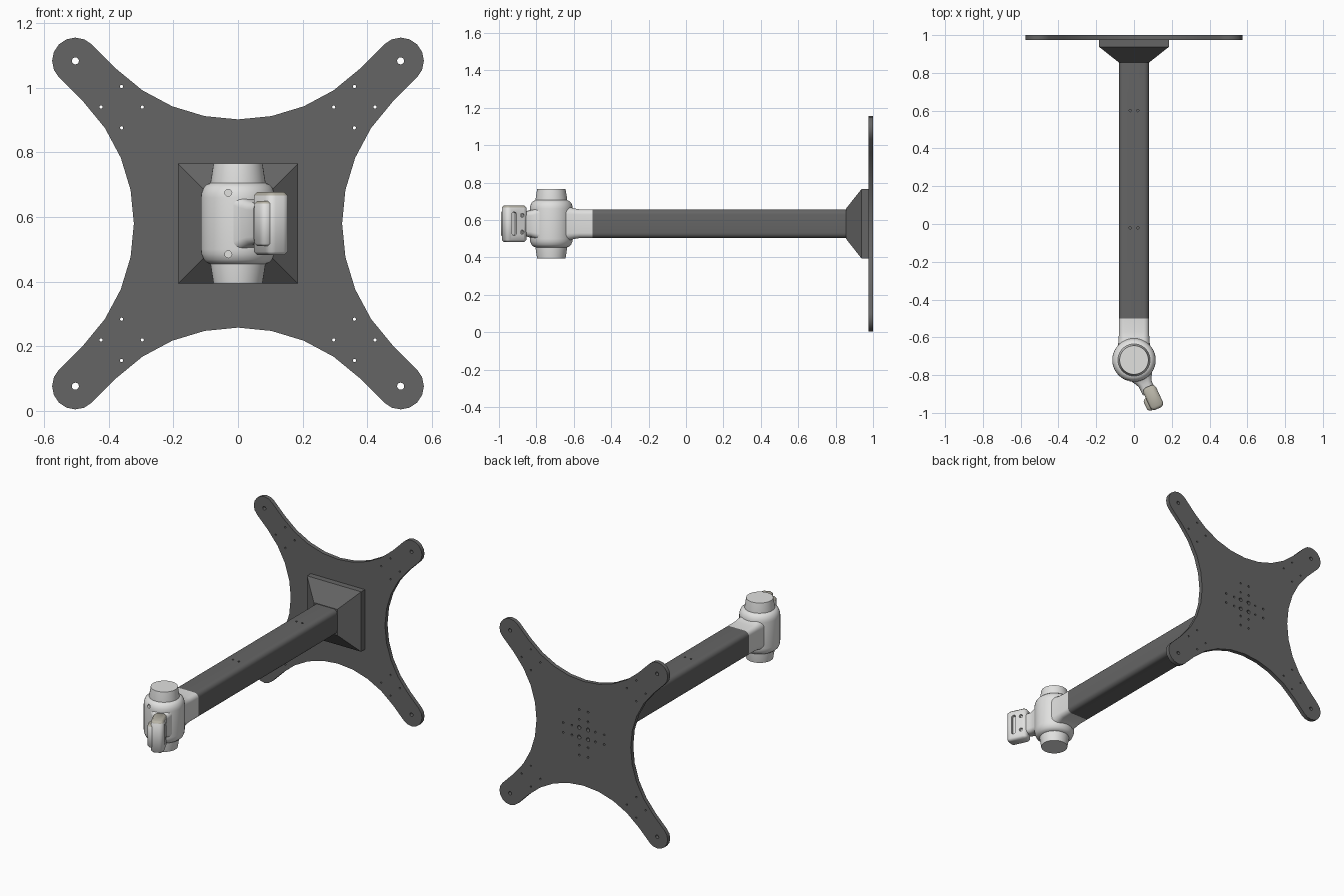
import bpy, bmesh, math
from mathutils import Matrix, Vector

if "Cube" in bpy.data.objects:
    bpy.data.objects.remove(bpy.data.objects["Cube"])

ZC = 0.58                       # height of the arm axis
JOINT = Vector((0, -0.72, ZC))  # swivel joint centre


def material(name, rgb):
    m = bpy.data.materials.new(name)
    m.use_nodes = True
    m.diffuse_color = (*rgb, 1)
    m.node_tree.nodes["Principled BSDF"].inputs["Base Color"].default_value = (*rgb, 1)
    return m


DARK = material("dark grey", (0.13, 0.13, 0.13))
LIGHT = material("light grey", (0.75, 0.75, 0.74))
WARM = material("warm grey", (0.47, 0.45, 0.38))


def activate(obj):
    bpy.ops.object.select_all(action='DESELECT')
    obj.select_set(True)
    bpy.context.view_layer.objects.active = obj


def finish(bm, name, mat, smooth=None):
    bmesh.ops.recalc_face_normals(bm, faces=bm.faces)
    me = bpy.data.meshes.new(name)
    bm.to_mesh(me)
    bm.free()
    obj = bpy.data.objects.new(name, me)
    bpy.context.collection.objects.link(obj)
    me.materials.append(mat)
    if smooth:
        activate(obj)
        bpy.ops.object.shade_smooth_by_angle(angle=math.radians(smooth))
    return obj


def rounded_rect(w, h, r, n=5):
    """Outline of a rounded rectangle with half sizes w and h."""
    pts = []
    for k, (sx, sy) in enumerate([(1, 1), (-1, 1), (-1, -1), (1, -1)]):
        for i in range(n + 1):
            a = math.pi / 2 * (k + i / n)
            pts.append((sx * (w - r) + r * math.cos(a), sy * (h - r) + r * math.sin(a)))
    return pts


def loft(rings):
    """Skin a stack of equal-length point rings and cap both ends."""
    bm = bmesh.new()
    loops = [[bm.verts.new(p) for p in ring] for ring in rings]
    for a, b in zip(loops, loops[1:]):
        for i in range(len(a)):
            j = (i + 1) % len(a)
            bm.faces.new((a[i], a[j], b[j], b[i]))
    bm.faces.new(loops[0])
    bm.faces.new(loops[-1])
    return bm


def along_y(sections):
    return loft([[(u, y, ZC + v) for u, v in rounded_rect(w, h, r)] for y, w, h, r in sections])


def lathe(profile, n=40):
    return loft([[(JOINT.x + r * math.cos(2 * math.pi * i / n),
                   JOINT.y + r * math.sin(2 * math.pi * i / n), ZC + z)
                  for i in range(n)] for r, z in profile])


def cut(obj, bm):
    """Subtract a solid and throw the cutter away."""
    tool = finish(bm, "cutter", obj.data.materials[0])
    tool.hide_render = True
    mod = obj.modifiers.new("cut", 'BOOLEAN')
    mod.operation = 'DIFFERENCE'
    mod.solver = 'EXACT'
    mod.object = tool
    activate(obj)
    bpy.ops.object.modifier_apply(modifier=mod.name)
    bpy.data.objects.remove(tool)


def pegs(places, r, depth, axis):
    """Short cylinders used as drill bits."""
    bm = bmesh.new()
    turn = Vector((0, 0, 1)).rotation_difference(Vector(axis)).to_matrix().to_4x4()
    for p in places:
        bmesh.ops.create_cone(bm, cap_ends=True, segments=12, radius1=r, radius2=r,
                              depth=depth, matrix=Matrix.Translation(p) @ turn)
    return bm


# Mounting plate: four-armed outline with concave edges and drilled holes
TIP, TIP_R, WAIST = 0.503, 0.072, 0.322
R = (TIP_R * math.sqrt(2) - WAIST) / (1 - math.sqrt(2))
quarter = []
for i in range(-4, 5):
    a = math.pi / 16 * i
    quarter.append((-R * math.sin(a), WAIST + R * (1 - math.cos(a))))
for i in range(9):
    a = math.pi / 4 - math.pi / 2 - math.pi * i / 8 - math.pi / 2 + math.pi / 2
    a = math.radians(45) - math.pi * i / 8
    quarter.append((-TIP + TIP_R * math.cos(a + math.pi), TIP + TIP_R * math.sin(a + math.pi)))
quarter = quarter[:9] + [(-TIP + TIP_R * math.cos(math.radians(45 + 22.5 * i)),
                          TIP + TIP_R * math.sin(math.radians(45 + 22.5 * i))) for i in range(9)]
outline = []
for k in range(4):
    c, s = math.cos(k * math.pi / 2), math.sin(k * math.pi / 2)
    outline += [(c * x - s * y, s * x + c * y) for x, y in quarter]

holes = []
for sx in (1, -1):
    for sz in (1, -1):
        holes.append((sx * TIP, sz * TIP, 0.011))
        holes.append((sx * 0.03, sz * 0.03, 0.012))
        for dx, dz in ((1, 0), (-1, 0), (0, 1), (0, -1)):
            holes.append((sx * 0.36 + dx * 0.064, sz * 0.36 + dz * 0.064, 0.005))
        for d in (0.08, 0.14):
            holes.append((sx * 0.03, sz * d, 0.006))
            holes.append((sx * d, sz * 0.03, 0.006))

curve = bpy.data.curves.new("mounting_plate", 'CURVE')
curve.dimensions = '2D'
curve.fill_mode = 'BOTH'
curve.extrude = 0.0125
rims = [[(x + r * math.cos(i * math.pi / 6), z + r * math.sin(i * math.pi / 6))
         for i in range(12)] for x, z, r in holes]
for pts in [outline] + rims:
    sp = curve.splines.new('POLY')
    sp.points.add(len(pts) - 1)
    for p, (x, z) in zip(sp.points, pts):
        p.co = (x, z, 0, 1)
    sp.use_cyclic_u = True
curve.materials.append(DARK)
plate = bpy.data.objects.new("mounting_plate", curve)
bpy.context.collection.objects.link(plate)
plate.location = (0, 0.9875, ZC)
plate.rotation_euler = (math.pi / 2, 0, 0)
activate(plate)
bpy.ops.object.convert(target='MESH')

# Square base that tapers into the arm
base = loft([[(sx * w, y, ZC + sz * w) for sx, sz in ((1, 1), (-1, 1), (-1, -1), (1, -1))]
             for y, w in ((0.976, 0.185), (0.938, 0.185), (0.855, 0.08))])
finish(base, "tapered_base", DARK)

# Square tube with rounded corners and small screw holes
arm = finish(along_y([(-0.5, 0.08, 0.077, 0.028), (0.87, 0.08, 0.077, 0.028)]),
             "arm_tube", DARK, 30)
cut(arm, pegs([(x, y, ZC + 0.077) for y in (0.6, -0.02) for x in (-0.02, 0.02)],
              0.006, 0.03, (0, 0, 1)))

# Swivel joint: collar, rounded barrel and two tapered caps
finish(along_y([(-0.72, 0.09, 0.1, 0.05), (-0.66, 0.086, 0.098, 0.045),
                (-0.625, 0.083, 0.09, 0.04), (-0.6, 0.081, 0.082, 0.032),
                (-0.57, 0.08, 0.077, 0.028), (-0.5, 0.08, 0.077, 0.028)]),
       "joint_collar", LIGHT, 40)
half = [(0.115, 0.08), (0.113, 0.095), (0.106, 0.112), (0.095, 0.122), (0.082, 0.127)]
barrel = finish(lathe([(r, -z) for r, z in reversed(half)] + half), "joint_barrel", LIGHT, 40)
cut(barrel, pegs([(-0.03, -0.835, ZC + z) for z in (0.095, -0.095)], 0.011, 0.05, (0, 1, 0)))
for side, s in (("upper", 1), ("lower", -1)):
    finish(lathe([(0.085, s * 0.11), (0.085, s * 0.128), (0.076, s * 0.185)]),
           side + "_joint_cap", LIGHT, 30)

# Clamp head, turned sideways: built along its own axis, then rotated about the joint
turn = Matrix.Translation(JOINT) @ Matrix.Rotation(math.radians(25), 4, 'Z')


def clamp_block(name, x, y, w, d, r, h, bevel):
    layers = [(-h, bevel), (-h + bevel, 0), (h - bevel, 0), (h, bevel)]
    bm = loft([[(x + u, y + v, z) for u, v in rounded_rect(w - k, d - k, r - k)]
               for z, k in layers])
    bm.transform(turn)
    obj = finish(bm, name, LIGHT, 50)
    obj.data.materials.append(WARM)
    for f in obj.data.polygons:
        f.material_index = int(f.normal.z > 0.6)
    return obj


neck = loft([[(u, y, v) for u, v in rounded_rect(w, h, 0.025)]
             for y, w, h in ((-0.09, 0.065, 0.085), (-0.115, 0.05, 0.074),
                             (-0.14, 0.038, 0.068), (-0.19, 0.036, 0.066))])
neck.transform(turn)
finish(neck, "clamp_neck", LIGHT, 40)
core = clamp_block("clamp_body", 0.008, -0.223, 0.037, 0.064, 0.024, 0.097, 0.01)
clamp_block("clamp_jaw", -0.026, -0.245, 0.022, 0.036, 0.02, 0.07, 0.008)

# Slot and screw holes in the side of the clamp
slot = loft([[(x, -0.24 + u, v) for u, v in rounded_rect(0.013, 0.062, 0.011)]
             for x in (0.027, 0.07)])
slot.transform(turn)
cut(core, slot)
screws = pegs([(0.045, -0.193, z) for z in (0.045, -0.045)], 0.011, 0.03, (1, 0, 0))
screws.transform(turn)
cut(core, screws)
